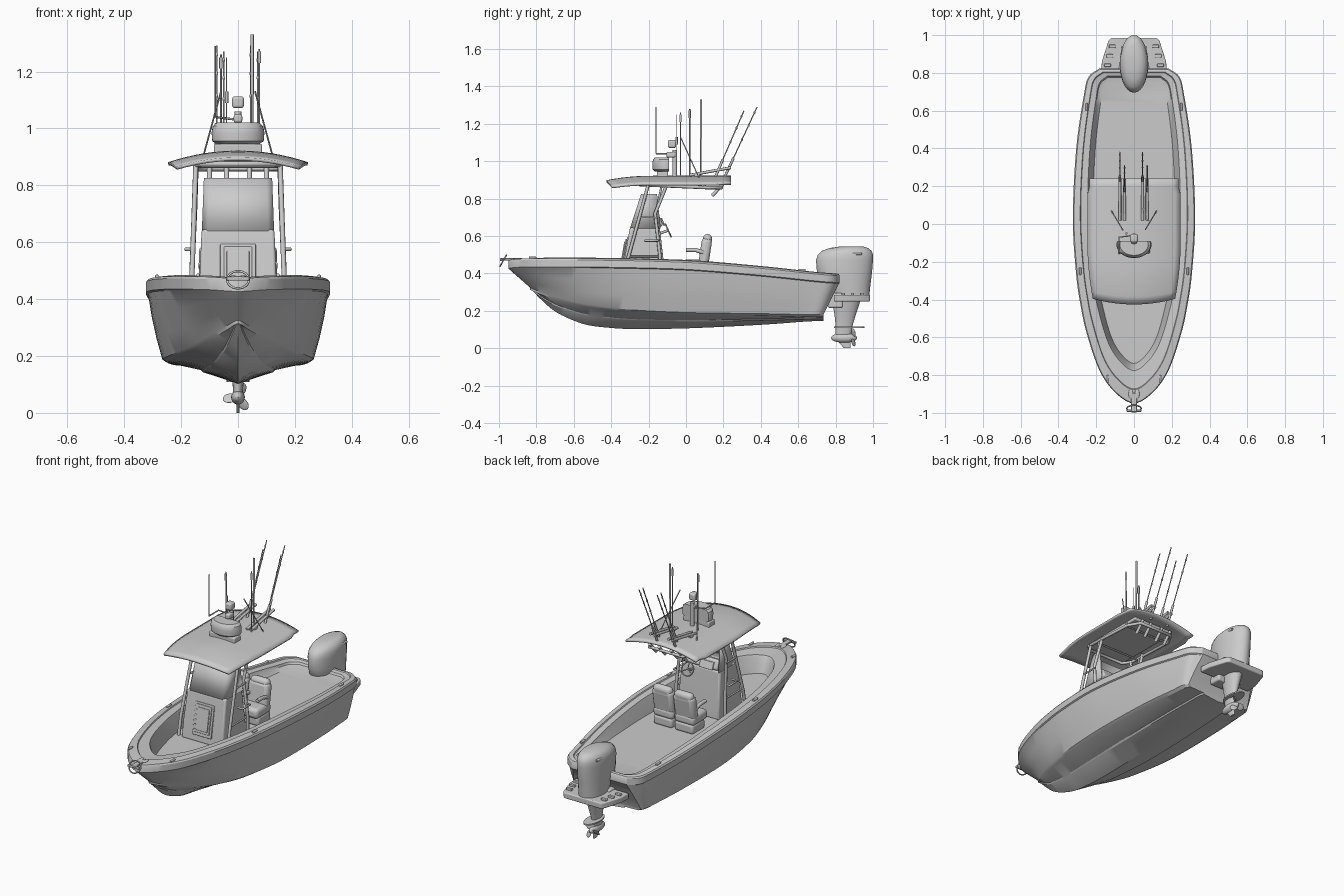
import bpy, bmesh, math
from mathutils import Vector, Matrix

if "Cube" in bpy.data.objects:
    bpy.data.objects.remove(bpy.data.objects["Cube"])

grey = bpy.data.materials.new("light_grey")
grey.use_nodes = True
grey.diffuse_color = (0.6, 0.6, 0.6, 1)
grey.node_tree.nodes["Principled BSDF"].inputs["Base Color"].default_value = (0.6, 0.6, 0.6, 1)


def finish(name, bm, bevel=0.0, angle=35):
    bmesh.ops.remove_doubles(bm, verts=bm.verts, dist=1e-5)
    bmesh.ops.recalc_face_normals(bm, faces=bm.faces)
    mesh = bpy.data.meshes.new(name)
    bm.to_mesh(mesh)
    bm.free()
    mesh.materials.append(grey)
    ob = bpy.data.objects.new(name, mesh)
    bpy.context.collection.objects.link(ob)
    if bevel:
        mod = ob.modifiers.new("Bevel", "BEVEL")
        mod.width, mod.segments = bevel, 3
    bpy.ops.object.select_all(action="DESELECT")
    bpy.context.view_layer.objects.active = ob
    ob.select_set(True)
    bpy.ops.object.shade_smooth_by_angle(angle=math.radians(angle))
    return ob


def loft(name, rings, closed=True, caps=True, bevel=0.0):
    bm = bmesh.new()
    rows = [[bm.verts.new(p) for p in ring] for ring in rings]
    n = len(rows[0])
    for a, b in zip(rows, rows[1:]):
        for i in range(n if closed else n - 1):
            j = (i + 1) % n
            bm.faces.new((a[i], a[j], b[j], b[i]))
    if caps:
        bm.faces.new(rows[0])
        bm.faces.new(rows[-1])
    return finish(name, bm, bevel)


def box(name, centre, size, bevel=0.0, tilt=0.0):
    bm = bmesh.new()
    m = Matrix.Translation(centre) @ Matrix.Rotation(tilt, 4, "X") @ Matrix.Diagonal((*size, 1))
    bmesh.ops.create_cube(bm, size=1, matrix=m)
    return finish(name, bm, bevel)


def ball(name, centre, size):
    bm = bmesh.new()
    m = Matrix.Translation(centre) @ Matrix.Diagonal((*size, 1))
    bmesh.ops.create_uvsphere(bm, u_segments=20, v_segments=12, radius=1, matrix=m)
    return finish(name, bm)


def tube(name, points, r, cyclic=False):
    curve = bpy.data.curves.new(name, "CURVE")
    curve.dimensions = "3D"
    curve.bevel_depth, curve.bevel_resolution, curve.use_fill_caps = r, 2, True
    spline = curve.splines.new("POLY")
    spline.points.add(len(points) - 1)
    for sp, p in zip(spline.points, points):
        sp.co = (*p, 1)
    spline.use_cyclic_u = cyclic
    curve.materials.append(grey)
    bpy.context.collection.objects.link(bpy.data.objects.new(name, curve))


def circle(centre, rx, u, v, n=24):
    c, u, v = Vector(centre), Vector(u), Vector(v)
    return [c + rx * (u * math.cos(k * math.tau / n) + v * math.sin(k * math.tau / n)) for k in range(n)]


def oval(z, y0, y1, w, n=28):
    return [(w * math.cos(k * math.tau / n), (y0 + y1) / 2 + (y1 - y0) / 2 * math.sin(k * math.tau / n), z)
            for k in range(n)]


def rect(z, y0, y1, w):
    return [(-w, y0, z), (w, y0, z), (w, y1, z), (-w, y1, z)]


def spline_line(pts, steps=5):
    # the start is mirrored across the centreline so the bow is rounded
    p = [Vector(q) for q in pts]
    p = [Vector((-p[1].x, p[1].y, p[1].z))] + p + [2 * p[-1] - p[-2]]
    out = []
    for a, b, c, d in zip(p, p[1:], p[2:], p[3:]):
        for k in range(steps):
            t = k / steps
            out.append(0.5 * (2 * b + (c - a) * t + (2 * a - 5 * b + 4 * c - d) * t * t
                              + (3 * b - a - 3 * c + d) * t ** 3))
    out.append(p[-2])
    return out


# Hull: longitudinal lines from keel to cockpit floor, joined into one skin
sheer = spline_line([(0, -.95, .472), (.1, -.892, .478), (.183, -.775, .48), (.25, -.58, .48), (.283, -.43, .478),
                     (.307, -.26, .475), (.324, .03, .465), (.306, .4, .435), (.264, .69, .405), (.24, .78, .398),
                     (.185, .822, .395)])
chine = spline_line([(0, -.835, .325), (.04, -.79, .305), (.09, -.71, .278), (.155, -.57, .242), (.2, -.43, .22),
                     (.238, -.26, .203), (.265, .03, .19), (.26, .4, .185), (.242, .62, .18), (.235, .7, .18),
                     (.215, .735, .18)])
keel = spline_line([(0, -.835, .325), (0, -.78, .265), (0, -.69, .19), (0, -.55, .13), (0, -.42, .11), (0, -.26, .102),
                    (0, .03, .107), (0, .4, .125), (0, .62, .141), (0, .7, .145), (0, .735, .146)])


def shift(line, sx, sy=1, dy=0, dz=0):
    return [Vector((p.x * sx, p.y * sy + dy, p.z + dz)) for p in line]


chine_low = shift(chine, .93, dz=-.012)
strake = [k.lerp(c, .5) for k, c in zip(keel, chine_low)]
rail_low = shift(sheer, .975, .995, 0, -.05)
topsides = [shift([c.lerp(r, t) for c, r in zip(chine, rail_low)], 1.015) for t in (.33, .67)]
floor_edge = shift(sheer, .67, .84, .06)
for p in floor_edge:
    p.z = .37
lines = [keel, strake, shift(strake, 1.06, dz=.008), chine_low, chine, *topsides, rail_low,
         shift(sheer, 1, dz=-.045), shift(sheer, 1, dz=-.008), shift(sheer, .98, .995),
         shift(sheer, .88, .95, .025, .004), shift(sheer, .87, .945, .025, -.002),
         shift(sheer, .76, .88, .06, -.008), shift(sheer, .745, .872, .06, -.02), floor_edge]
bm = bmesh.new()
sides = [[[bm.verts.new((s * p.x, p.y, p.z)) for p in ln] for ln in lines] for s in (1, -1)]
for side in sides:
    for a, b in zip(side, side[1:]):
        for i in range(len(a) - 1):
            bm.faces.new((a[i], a[i + 1], b[i + 1], b[i]))
right, left = sides
for j in range(len(lines) - 1):  # transom and aft cockpit wall
    bm.faces.new((right[j][-1], right[j + 1][-1], left[j + 1][-1], left[j][-1]))
for i in range(len(floor_edge) - 1):  # cockpit floor
    bm.faces.new((right[-1][i], right[-1][i + 1], left[-1][i + 1], left[-1][i]))
finish("hull", bm, angle=30)

# Bow fittings
box("anchor_roller", (0, -.945, .475), (.03, .1, .012), .003)
box("anchor_crossbar", (0, -.988, .472), (.08, .012, .014), .004)
tube("anchor_ring", circle((0, -.977, .468), .038, (1, 0, 0), (0, .45, .8)), .004, True)
for s in (-1, 1):
    ball("bow_hatch", (s * .017, -.9, .479), (.012, .025, .004))
    for x, y, z in ((.14, -.82, .484), (.285, -.25, .48), (.25, .62, .418)):
        box("cleat", (s * x, y, z), (.012, .04, .012), .004)

# Console body, windshield shell, door and dash
loft("console", [rect(.365, -.343, -.112, .138), rect(.47, -.33, -.12, .135), rect(.645, -.3, -.14, .128)], bevel=.01)
shell = []
for z, y0, y1, w in ((.64, -.3, -.135, .127), (.825, -.24, -.155, .12)):
    shell.append([(-w, y1, z), (-w, y0 + .02, z), (-w + .02, y0, z), (w - .02, y0, z), (w, y0 + .02, z), (w, y1, z)])
wind = loft("windshield", shell, closed=False, caps=False)
wind.modifiers.new("Solidify", "SOLIDIFY").thickness = .006
box("dash", (0, -.165, .67), (.235, .07, .06), .012, .4)
box("dash_screen", (-.05, -.124, .675), (.09, .008, .045), .003, .4)
tube("steering_wheel", circle((.055, -.095, .63), .038, (1, 0, 0), (0, -.4, .9)), .004, True)
tube("wheel_column", [(.055, -.095, .63), (.055, -.15, .61)], .007)
for k in range(3):
    a = k * math.tau / 3
    tube("wheel_spoke", [(.055, -.095, .63), (.055 + .038 * math.sin(a), -.095 - .015 * math.cos(a),
                                            .63 + .034 * math.cos(a))], .003)
slope = -.17
box("console_door", (0, -.325, .5), (.125, .012, .19), .004, slope)
box("door_frame", (0, -.328, .505), (.1, .016, .16), .004, slope)
box("door_panel", (0, -.332, .505), (.08, .018, .13), .004, slope)

# Hardtop: crowned panel
rows = []
for i in range(17):
    y = -.41 + i * .65 / 16
    w = .245 - .3 * max(0, -.1 - y) ** 2 - (.012 if y > .18 else 0)
    row = []
    for k in range(17):
        u = k / 8 - 1
        yy = y + (.03 * u * u - .015) * max(0, -y) / .41
        row.append((u * w, yy, .916 - .68 * (u * w) ** 2 - .45 * max(0, -.18 - y) ** 2))
    rows.append(row)
top = loft("hardtop", rows, closed=False, caps=False)
solid = top.modifiers.new("Solidify", "SOLIDIFY")
solid.thickness, solid.offset = .012, 0
box("hardtop_liner", (0, -.04, .892), (.27, .42, .02), .006)

# Hardtop frame
tube("roof_ring", [(-.12, -.25, .875), (.12, -.25, .875), (.15, -.2, .872), (.15, .12, .858), (.11, .19, .858),
                   (-.11, .19, .858), (-.15, .12, .858), (-.15, -.2, .872)], .009, True)
for y in (-.15, .1):
    tube("roof_crossbar", [(-.15, y, .866), (.15, y, .866)], .005)
for s in (-1, 1):
    tube("front_post", [(s * .163, -.33, .365), (s * .162, -.31, .48), (s * .148, -.2, .88)], .009)
    tube("rear_post", [(s * .163, -.14, .365), (s * .162, -.14, .5), (s * .152, -.165, .72), (s * .147, -.1, .88)], .009)
    tube("rear_brace", [(s * .152, -.165, .7), (s * .147, -.13, .87)], .006)
    for z in (.49, .7):
        tube("post_rung", [(s * .158, -.44 + z * .28, z), (s * .158, -.15, z)], .005)
    tube("grab_rail", [(s * .15, -.22, .575), (s * .185, -.22, .575), (s * .185, -.15, .575), (s * .15, -.15, .575)], .006)
    tube("roof_support", [(s * .15, .1, .86), (s * .13, .1, .9)], .006)
    for x in (.04, .1):
        tube("hanging_rod_holder", [(s * x, .2, .88), (s * x, .14, .815)], .009)

# Twin helm seats
for s in (-1, 1):
    x = s * .07
    box("seat_base", (x, .065, .395), (.125, .12, .06), .015)
    box("seat_cushion", (x, .055, .445), (.134, .14, .06), .02)
    box("seat_back", (x, .102, .51), (.134, .055, .16), .022, -.15)
    box("seat_headrest", (x, .114, .575), (.12, .048, .07), .022, -.1)
    for dx in (-.052, .058):
        tube("armrest", [(x + s * dx, .1, .51), (x + s * dx, .05, .525), (x + s * dx, .0, .525)], .011)

# Radar dome and camera mast
dome = []
for z, k in ((.945, .8), (.955, .97), (.985, 1), (1.008, .95), (1.02, .8)):
    dome.append([(x * k, min(-.09, -.11 + (y + .11) * k), z) for x, y, _ in oval(z, -.18, -.04, .093, 36)])
loft("radar_dome", dome)
box("radar_base", (0, -.125, .928), (.17, .06, .036), .006)
tube("camera_mast", [(0, -.06, .91), (0, -.06, 1.06)], .012)
box("camera_foot", (0, -.08, 1.035), (.03, .05, .03), .008)
box("camera_head", (0, -.075, 1.092), (.042, .045, .042), .01)

# Antennas and stays
for x, y, z0, z1, r in ((-.08, -.16, 1.04, 1.29, .002), (.05, .08, .91, 1.2, .004), (-.06, -.03, .91, 1.26, .003),
                        (.075, .02, .91, 1.28, .003), (-.04, -.05, .91, 1.25, .002)):
    tube("antenna", [(x, y, z0), (x, y, z1)], r)
tube("antenna_tip", [(.05, .08, 1.12), (.05, .08, 1.33)], .006)
for x, y, z in ((-.06, -.03, 1.25), (.075, .02, 1.27), (-.04, -.05, 1.13)):
    tube("antenna_cap", [(x, y, z - .04), (x, y, z)], .006)
tube("antenna_arm", [(-.08, -.16, 1.04), (-.08, -.07, 1.04), (0, -.06, 1.03)], .004)
for s in (-1, 1):
    tube("antenna_stay", [(s * .12, .07, .91), (s * .06, -.03, 1.13)], .003)

# Rod holders and fishing rods
for x in (-.075, -.05, .045, .07):
    tube("rod_holder", [(x, .02, .925), (x, .13, .945), (x, .24, .965)], .008)
    box("holder_foot", (x, .06, .922), (.016, .03, .025), .004)
for x, y0, y1, z1 in ((-.075, .2, .38, 1.29), (-.05, .15, .31, 1.27), (.045, .2, .38, 1.29), (.07, .15, .31, 1.27)):
    low, tip = Vector((x, y0, .9)), Vector((x, y1, z1))
    tube("rod", [low, tip], .003)
    tube("rod_handle", [low, low.lerp(tip, .3)], .007)
    for t in (.55, .75, .92):
        ball("rod_guide", low.lerp(tip, t), (.005, .005, .008))

# Outboard bracket, cowling and lower unit
plate = [(.175, .79), (.17, .86), (.135, .97), (.12, .985), (-.12, .985), (-.135, .97), (-.17, .86), (-.175, .79)]
loft("motor_bracket", [[(x, y, z) for x, y in plate] for z in (.25, .285)], bevel=.006)
box("bracket_mount", (0, .8, .255), (.16, .08, .08), .01)
for s in (-1, 1):
    for x, y in ((.14, .84), (.128, .89), (.115, .94)):
        box("bracket_bolt", (s * x, y, .289), (.035, .018, .014), .004)
loft("motor_cowling", [oval(*r) for r in (
    (.28, .77, .98, .069), (.33, .74, .985, .072), (.37, .71, .99, .075), (.41, .7, .995, .076),
    (.47, .695, 1.0, .076), (.5, .705, 1.0, .075), (.52, .725, .992, .068), (.535, .765, .975, .055), (.543, .82, .95, .036))])
for s in (-1, 1):
    box("cowling_vent", (s * .064, .9, .505), (.012, .08, .014), .004)
loft("motor_leg", [oval(*r) for r in (
    (.28, .785, .94, .05), (.23, .785, .925, .04), (.17, .795, .905, .03), (.12, .8, .89, .02), (.05, .8, .88, .016))])
loft("cavitation_plate", [oval(z, .79, .955, .04) for z in (.108, .116)])
ball("gearcase", (0, .845, .055), (.024, .07, .026))
loft("skeg", [oval(z, a, b, .006) for z, a, b in ((.05, .8, .88), (.0, .845, .88))])
for k in range(3):
    bm = bmesh.new()
    m = (Matrix.Translation((0, .895, .055)) @ Matrix.Rotation(k * math.tau / 3 + .4, 4, "Y")
         @ Matrix.Translation((0, 0, .03)) @ Matrix.Rotation(.6, 4, "Z") @ Matrix.Diagonal((.02, .004, .024, 1)))
    bmesh.ops.create_uvsphere(bm, u_segments=14, v_segments=8, radius=1, matrix=m)
    finish("propeller_blade", bm)
